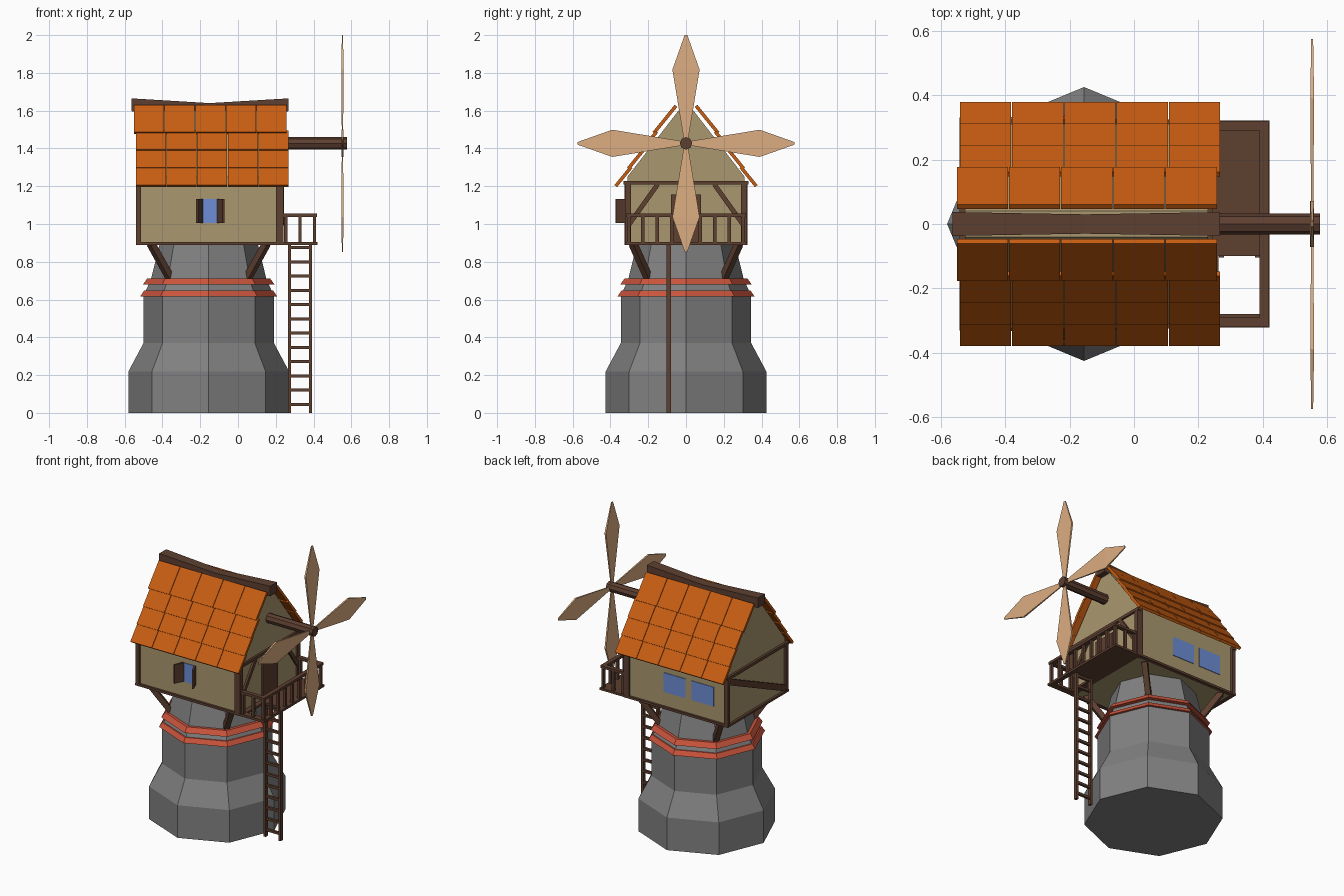
import bpy, bmesh
from math import sin, cos, pi
from mathutils import Vector, Matrix

if "Cube" in bpy.data.objects:
    bpy.data.objects.remove(bpy.data.objects["Cube"])


def material(name, r, g, b):
    m = bpy.data.materials.new(name)
    m.diffuse_color = (r, g, b, 1)
    m.use_nodes = True
    m.node_tree.nodes["Principled BSDF"].inputs["Base Color"].default_value = m.diffuse_color
    return m


WOOD = material("dark_wood", 0.11, 0.05, 0.03)
WALL = material("plaster", 0.40, 0.31, 0.16)
TILE = material("orange_tile", 0.58, 0.11, 0.006)
BAND = material("red_brick", 0.60, 0.09, 0.045)
GLASS = material("blue_glass", 0.15, 0.27, 0.66)
SAIL = material("pale_wood", 0.72, 0.42, 0.22)
STONE = material("stone", 0.22, 0.22, 0.22)


def finish(name, bm, mat):
    bmesh.ops.recalc_face_normals(bm, faces=bm.faces)
    me = bpy.data.meshes.new(name)
    bm.to_mesh(me)
    bm.free()
    me.materials.append(mat)
    ob = bpy.data.objects.new(name, me)
    bpy.context.collection.objects.link(ob)
    return ob


def loft(bm, rings):
    """Skin between closed rings of points, capped at both ends."""
    vs = [[bm.verts.new(p) for p in r] for r in rings]
    n = len(vs[0])
    for a, b in zip(vs, vs[1:]):
        for i in range(n):
            j = (i + 1) % n
            bm.faces.new((a[i], a[j], b[j], b[i]))
    bm.faces.new(vs[0])
    bm.faces.new(vs[-1])


def prism(bm, yz, x0, x1):
    loft(bm, [[(x, y, z) for y, z in yz] for x in (x0, x1)])


def box(bm, x0, x1, y0, y1, z0, z1):
    prism(bm, [(y0, z0), (y1, z0), (y1, z1), (y0, z1)], x0, x1)


def bar(bm, p, q, w, d):
    """Rectangular beam from p to q."""
    p, q = Vector(p), Vector(q)
    rot = (q - p).to_track_quat('Z', 'Y').to_matrix().to_4x4()
    m = Matrix.Translation((p + q) / 2) @ rot @ Matrix.Diagonal((w, d, (q - p).length, 1))
    bmesh.ops.create_cube(bm, size=1, matrix=m)


CX = -0.155  # tower axis


def octagon(r, z):
    return [(CX + r * cos(k * pi / 4), r * sin(k * pi / 4), z) for k in range(8)]


# stone tower
bm = bmesh.new()
loft(bm, [octagon(r, z) for r, z in
          ((.425, 0), (.425, .22), (.345, .37), (.345, .62), (.305, .71), (.26, .895))])
finish("stone_tower", bm, STONE)

# two red brick bands
bm = bmesh.new()
loft(bm, [octagon(.362, .617), octagon(.342, .647)])
loft(bm, [octagon(.348, .68), octagon(.325, .712)])
finish("brick_bands", bm, BAND)

# struts from tower to cabin floor
bm = bmesh.new()
for sx in (-1, 1):
    for sy in (-1, 1):
        bar(bm, (CX + sx * .205, sy * .20, .715), (CX + sx * .305, sy * .28, .895), .035, .035)
finish("floor_struts", bm, WOOD)

# cabin walls with gables
bm = bmesh.new()
prism(bm, [(-.31, .892), (.31, .892), (.31, 1.25), (.04, 1.6), (-.04, 1.6), (-.31, 1.25)], -.525, .23)
finish("cabin_walls", bm, WALL)

# timber frame: sills, posts, tie beams, diagonals
bm = bmesh.new()
for s in (-1, 1):
    bar(bm, (-.54, s * .312, .8975), (.245, s * .312, .8975), .025, .015)
    box(bm, -.54, -.513, s * .312 - .013, s * .312 + .013, .89, 1.225)
    box(bm, .2, .242, s * .308 - .016, s * .308 + .016, .89, 1.225)
    bar(bm, (.232, s * .30, 1.0), (.232, s * .15, 1.21), .022, .025)
for x in (-.528, .23):
    box(bm, x - .013, x + .013, -.325, .325, .89, .905)
    box(bm, x - .013, x + .013, -.33, .33, 1.208, 1.228)
bar(bm, (-.526, .30, 1.19), (-.526, -.30, .92), .022, .04)
finish("timber_frame", bm, WOOD)

# door onto the balcony
bm = bmesh.new()
box(bm, .22, .242, -.08, .08, .905, 1.155)
finish("door", bm, WOOD)

# windows: one at the front, two at the back
bm = bmesh.new()
box(bm, -.185, -.11, -.314, -.30, 1.005, 1.132)
box(bm, -.215, -.05, .30, .314, 1.0, 1.13)
box(bm, -.425, -.26, .30, .314, 1.0, 1.13)
finish("windows", bm, GLASS)

# open shutters
bm = bmesh.new()
for s in (-1, 1):
    bar(bm, (-.1475 + s * .043, -.31, 1.07), (-.1475 + s * .07, -.372, 1.07), .012, .127)
finish("shutters", bm, WOOD)

# roof tiles: five courses on each slope
bm = bmesh.new()
W, T = .162, .018
courses = ((.365, 1.195, .13, 0), (.298, 1.288, .13, 0), (.230, 1.382, .13, 0),
           (.163, 1.476, .12, -.01), (.103, 1.55, .09, -.01))
for s in (-1, 1):
    for y, z, L, shift in courses:
        dy, dz = -.63 * L, .776 * L
        ny, nz = .776 * T, .63 * T
        quad = [(s * a, b) for a, b in ((y, z), (y + dy, z + dz),
                                        (y + dy + ny, z + dz + nz), (y + ny, z + nz))]
        for k in range(5):
            x = -.54 + shift + k * W
            prism(bm, quad, x, x + W - .003)
finish("roof_tiles", bm, TILE)

# sagging ridge beam
bm = bmesh.new()
loft(bm, [[(x, -w, b), (x, w, b), (x, w, t), (x, -w, t)] for x, w, b, t in
          ((-.563, .037, 1.597, 1.665), (-.15, .03, 1.585, 1.64), (.267, .037, 1.597, 1.665))])
finish("ridge_beam", bm, WOOD)

# balcony floor with ladder hatch
bm = bmesh.new()
box(bm, .235, .42, -.10, .322, .89, .905)
box(bm, .235, .42, -.322, -.28, .89, .905)
box(bm, .39, .42, -.28, -.10, .89, .905)
box(bm, .235, .262, -.28, -.10, .89, .905)
finish("balcony_floor", bm, WOOD)

# balcony railing
bm = bmesh.new()
box(bm, .39, .418, -.318, .318, 1.038, 1.055)
for s in (-1, 1):
    box(bm, .235, .39, s * .304 - .014, s * .304 + .014, 1.038, 1.055)
    for x in (.253, .328):
        box(bm, x - .009, x + .009, s * .304 - .009, s * .304 + .009, .9, 1.04)
for k in range(9):
    y = -.304 + k * .076
    box(bm, .396, .414, y - .009, y + .009, .9, 1.04)
finish("balcony_railing", bm, WOOD)

# ladder
bm = bmesh.new()
for x in (.272, .383):
    box(bm, x - .008, x + .008, -.104, -.08, 0, .895)
for k in range(12):
    z = .045 + k * .0755
    box(bm, .275, .38, -.100, -.084, z - .008, z + .008)
finish("ladder", bm, WOOD)

# windshaft
HZ = 1.427
bm = bmesh.new()
loft(bm, [[(x, .033 * cos(k * pi / 4), HZ + .033 * sin(k * pi / 4)) for k in range(8)]
          for x in (.2, .577)])
finish("windshaft", bm, WOOD)

# four sails: thin tapered blades
for i in range(4):
    bm = bmesh.new()
    loft(bm, [[(-t, -w, r), (t, -w, r), (t, w, r), (-t, w, r)] for r, w, t in
              ((.0, .008, .003), (.39, .072, .006), (.574, .007, .003))])
    ob = finish("sail_%d" % (i + 1), bm, SAIL)
    ob.location = (.553, 0, HZ)
    ob.rotation_euler = (i * pi / 2, 0, 0)
